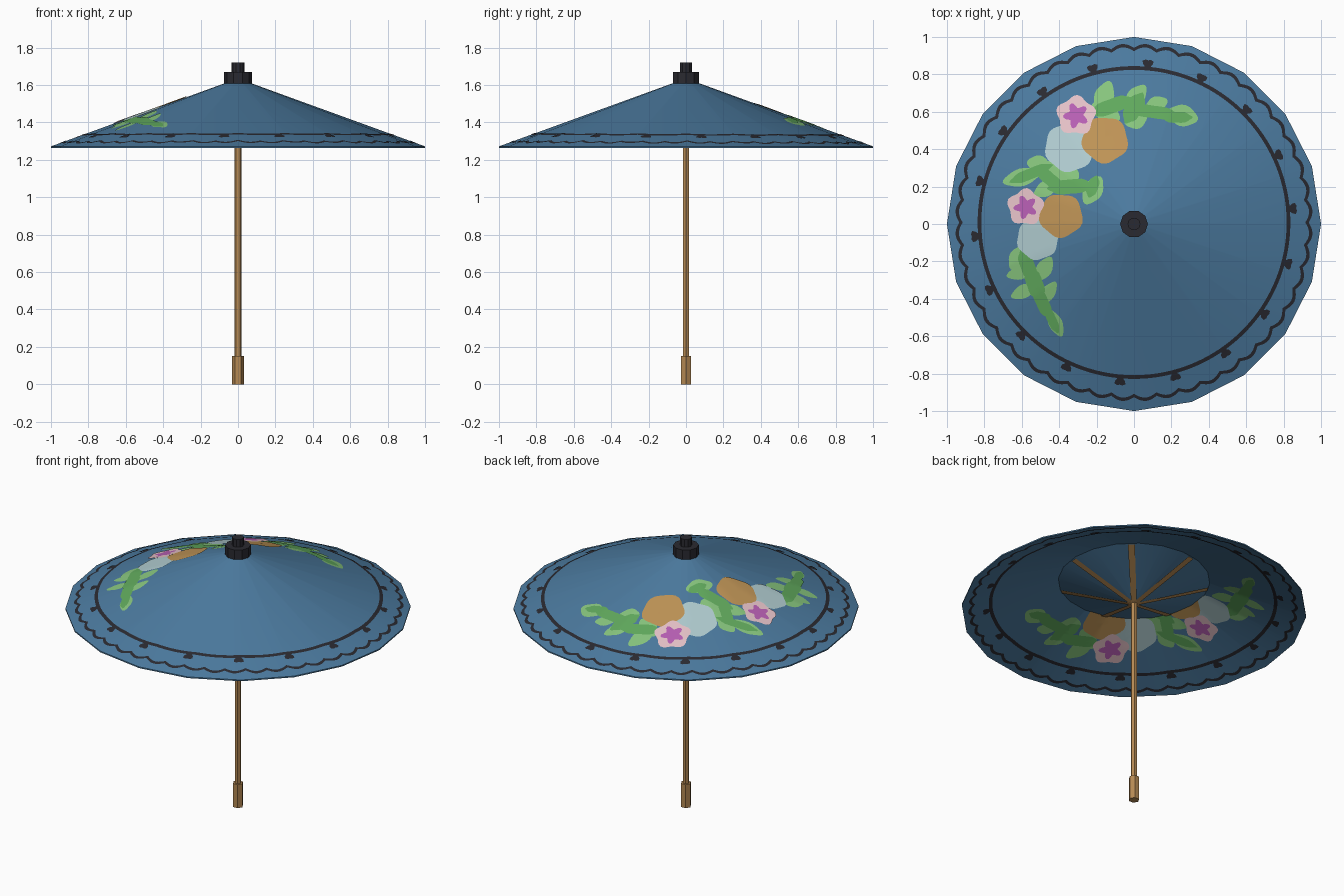
import bpy, bmesh, math
from math import sin, cos, pi, tau

if "Cube" in bpy.data.objects:
    bpy.data.objects.remove(bpy.data.objects["Cube"])

SIDES = 20


# --- colours -------------------------------------------------------------
def lin(c):
    c /= 255
    return c / 12.92 if c <= 0.04045 else ((c + 0.055) / 1.055) ** 2.4


PALETTE = {
    "canopy_blue": (76, 123, 160), "ink_black": (42, 42, 49), "bamboo_tan": (182, 138, 84),
    "leaf_light": (136, 198, 126), "leaf_green": (97, 170, 93), "petal_white": (176, 204, 208),
    "petal_orange": (191, 148, 86), "petal_pink": (230, 194, 200), "flower_magenta": (184, 95, 180),
}
MATS, INDEX = {}, {}
for i, (name, rgb) in enumerate(PALETTE.items()):
    m = bpy.data.materials.new(name)
    m.diffuse_color = [lin(c) for c in rgb] + [1]
    m.use_nodes = True
    m.node_tree.nodes["Principled BSDF"].inputs["Base Color"].default_value = m.diffuse_color
    MATS[name], INDEX[name] = m, i


# --- helpers -------------------------------------------------------------
def finish(bm, name, mats, smooth=None):
    me = bpy.data.meshes.new(name)
    bm.to_mesh(me)
    bm.free()
    ob = bpy.data.objects.new(name, me)
    bpy.context.collection.objects.link(ob)
    for m in mats:
        me.materials.append(MATS[m])
    if smooth:
        bpy.ops.object.select_all(action='DESELECT')
        ob.select_set(True)
        bpy.context.view_layer.objects.active = ob
        bpy.ops.object.shade_smooth_by_angle(angle=math.radians(smooth))
    return ob


def lathe(name, profile, sides, mat, caps=True, smooth=None):
    """Turn an (r, z) profile around z; the first vertex of each ring lies on +x."""
    bm = bmesh.new()
    rings = [[bm.verts.new((r * cos(tau * j / sides), r * sin(tau * j / sides), z))
              for j in range(sides)] for r, z in profile]
    for a, b in zip(rings, rings[1:]):
        for j in range(sides):
            k = (j + 1) % sides
            bm.faces.new((a[j], a[k], b[k], b[j]))
    if caps:
        bm.faces.new(rings[0][::-1])
        bm.faces.new(rings[-1])
    return finish(bm, name, [mat], smooth)


def cone_z(rho):
    return 1.635 - 0.363 * rho


def surface_z(x, y):
    """Height of the faceted canopy above (x, y)."""
    step = tau / SIDES
    mid = (math.floor(math.atan2(y, x) / step + 1e-6) + 0.5) * step
    return cone_z((x * cos(mid) + y * sin(mid)) / cos(step / 2))


class Painting:
    """Thin painted shapes on the canopy: side 1 = outside, -1 = mirrored lining."""
    def __init__(self, side):
        self.bm, self.side = bmesh.new(), side

    def vert(self, x, y, layer):
        z = surface_z(x, y)
        off = 0.002 + 0.0008 * layer
        z += off if self.side > 0 else -0.008 - off
        return self.bm.verts.new((x, y * self.side, z))

    def face(self, verts, mat):
        self.bm.faces.new(verts).material_index = INDEX[mat]

    def blob(self, mat, layer, x, y, rx, ry=None, rot=0, lobes=5, amp=0.0, rings=4, n=36):
        ry, c, s = ry or rx, cos(math.radians(rot)), sin(math.radians(rot))
        prev = None
        centre = self.vert(x, y, layer)
        for k in range(1, rings + 1):
            ring = []
            for j in range(n):
                t = tau * j / n
                f = k / rings * (1 + amp * cos(lobes * t))
                u, v = rx * f * cos(t), ry * f * sin(t)
                ring.append(self.vert(x + u * c - v * s, y + u * s + v * c, layer))
            for j in range(n):
                i = (j + 1) % n
                self.face((prev[j], ring[j], ring[i], prev[i]) if prev
                          else (centre, ring[j], ring[i]), mat)
            prev = ring

    def band(self, mat, radius, width, n=480):
        loops = [[], []]
        for j in range(n):
            t = tau * j / n
            for loop, d in zip(loops, (-width / 2, width / 2)):
                r = radius(t) + d
                loop.append(self.vert(r * cos(t), 0.008 + r * sin(t), 0))
        a, b = loops
        for j in range(n):
            k = (j + 1) % n
            self.face((a[j], b[j], b[k], a[k]), mat)


# leaves: x, y, half length, half width, rotation
LIGHT_LEAVES = [
    # spray at the back
    (-.16, .68, .085, .05, 70), (-.15, .60, .08, .05, 150), (.01, .68, .075, .045, 50),
    (.01, .56, .06, .05, 20), (.12, .64, .06, .04, 20), (.26, .58, .08, .055, -15),
    # middle spray
    (-.60, .25, .10, .045, 15), (-.51, .32, .06, .045, -10), (-.44, .28, .08, .05, -30),
    (-.47, .19, .07, .04, 30), (-.34, .26, .06, .045, 100), (-.22, .18, .08, .05, 60),
    # spray at the left front
    (-.62, -.18, .07, .045, 60), (-.61, -.26, .07, .035, 15), (-.59, -.36, .07, .035, 25),
    (-.48, -.24, .07, .04, 60), (-.46, -.37, .07, .035, 55), (-.42, -.53, .075, .035, 115),
]
DARK_LEAVES = [
    (-.12, .63, .12, .04, 20), (.00, .62, .09, .045, 60), (.10, .60, .14, .035, -8),
    (.23, .57, .08, .03, 0),
    (-.55, .27, .12, .03, 22), (-.45, .24, .09, .035, -40), (-.34, .20, .12, .04, 5),
    (-.22, .20, .06, .03, 70),
    (-.57, -.22, .09, .04, 110), (-.53, -.32, .09, .045, 110), (-.49, -.42, .09, .035, 115),
    (-.44, -.51, .08, .025, 115),
]
# flowers: white, orange and pink (x, y, radius) for each bunch
BUNCHES = [((-.345, .41, .13), (-.155, .45, .122), (-.31, .58, .10)),
           ((-.515, -.08, .11), (-.39, .045, .115), (-.58, .09, .093))]


def paint(name, side):
    p = Painting(side)
    # inner ring with teeth, and scalloped edge line
    p.band("ink_black", lambda t: 0.826, 0.02)
    p.band("ink_black", lambda t: 0.925 + 0.022 * abs(sin(24 * t)), 0.018)
    for k in range(18):
        t = tau * (k + 0.25) / 18
        p.blob("ink_black", 1, .85 * cos(t), .008 + .85 * sin(t), .027,
               rot=math.degrees(t) + 180, lobes=3, amp=.25, rings=2, n=12)
    # leaves, then flowers over them
    for x, y, a, b, rot in LIGHT_LEAVES:
        p.blob("leaf_light", 0, x, y, a, b, rot, 4, .06, n=24)
    for x, y, a, b, rot in DARK_LEAVES:
        p.blob("leaf_green", 2, x, y, a, b, rot, 6, .06, n=24)
    for white, orange, pink in BUNCHES:
        p.blob("petal_white", 3, *white, rot=20, lobes=6, amp=.04)
        p.blob("petal_orange", 4, *orange, rot=50, lobes=5, amp=.05)
        p.blob("petal_pink", 5, *pink, rot=15, lobes=5, amp=.1)
        p.blob("flower_magenta", 6, pink[0], pink[1], pink[2] * .55, rot=40, lobes=5, amp=.28)
    ob = finish(p.bm, name, PALETTE, 30)
    return ob


# --- canopy and its paintings --------------------------------------------
lathe("canopy", [(.03, cone_z(.03) - .008), (1, cone_z(1) - .008), (1, cone_z(1)),
                 (.03, cone_z(.03))], SIDES, "canopy_blue", caps=False, smooth=30)
paint("canopy_painting", 1)
paint("lining_painting", -1)

# --- stretcher cone under the canopy with seven ribs -----------------------
def stretcher_z(r):
    return 1.32 + 0.344 * (r - 0.016)


lathe("stretcher_cone", [(.016, stretcher_z(.016)), (.44, stretcher_z(.44))], SIDES,
      "canopy_blue", caps=False, smooth=30)
bm = bmesh.new()
for k in range(7):
    t = math.radians(48) + tau * k / 7
    quad = []
    for r, w in ((.01, -.016), (.01, .016), (.435, .02), (.435, -.02)):
        quad.append(bm.verts.new((r * cos(t) - w * sin(t), r * sin(t) + w * cos(t),
                                  stretcher_z(r) - .006)))
    bm.faces.new(quad)
bm.normal_update()
for f in bm.faces:
    if f.normal.z > 0:
        f.normal_flip()
finish(bm, "stretcher_ribs", ["bamboo_tan"])

# --- pole, handle and top cap ----------------------------------------------
lathe("pole", [(.019, .14), (.019, 1.60)], 6, "bamboo_tan")
lathe("handle", [(.031, 0), (.031, .15)], 6, "bamboo_tan")
lathe("top_cap", [(.074, 1.60), (.074, 1.67)], 10, "ink_black")
lathe("top_finial", [(.034, 1.66), (.034, 1.72)], 10, "ink_black")
